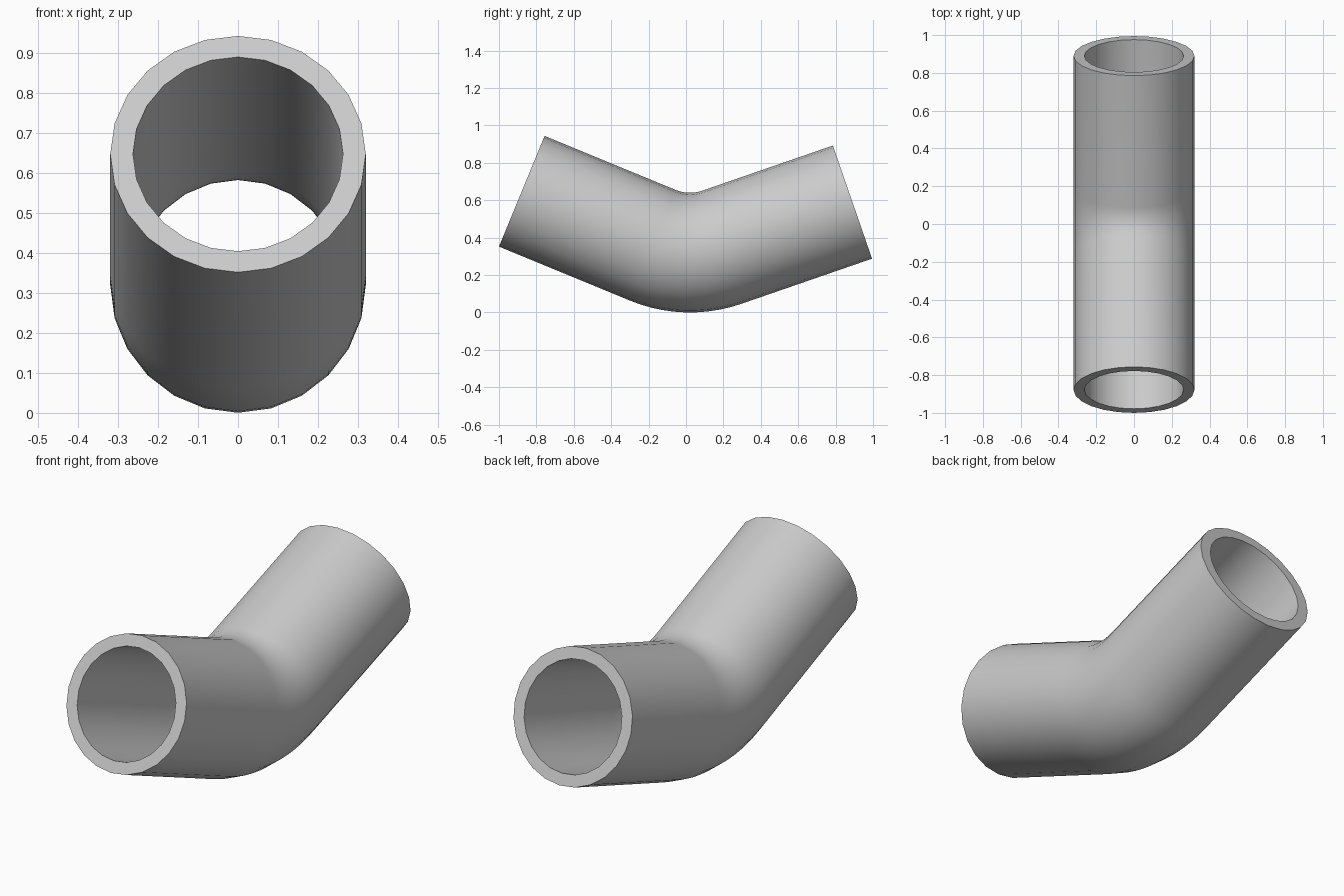
import bpy, bmesh
from math import sin, cos, pi, radians, atan2

if "Cube" in bpy.data.objects:
    bpy.data.objects.remove(bpy.data.objects["Cube"])

SIDES, R_OUT, R_IN = 24, 0.32, 0.263
BEND_R, CY, CZ = 0.52, 0.021, 0.84          # bend radius and centre
A0, A1, STEPS = radians(-22.4), radians(19.1), 10

# Centre line: straight, bend, straight (y, z, slope angle)
path = [(-0.878, 0.648, A0)]
for i in range(STEPS + 1):
    a = A0 + (A1 - A0) * i / STEPS
    path.append((CY + BEND_R * sin(a), CZ - BEND_R * cos(a), a))
path.append((0.89, 0.59, A1))

bm = bmesh.new()


def ring(y, z, a, r):
    pts = []
    for k in range(SIDES):
        t = 2 * pi * k / SIDES
        u = r * cos(t)
        pts.append(bm.verts.new((r * sin(t), y - u * sin(a), z + u * cos(a))))
    return pts


# Outer wall forward, inner wall back, closed into a loop by the end rims
rings = [ring(*p, R_OUT) for p in path] + [ring(*p, R_IN) for p in reversed(path)]
for i, ra in enumerate(rings):
    rb = rings[(i + 1) % len(rings)]
    for k in range(SIDES):
        n = (k + 1) % SIDES
        bm.faces.new((ra[k], ra[n], rb[n], rb[k]))
bmesh.ops.recalc_face_normals(bm, faces=bm.faces)

mesh = bpy.data.meshes.new("bent_pipe")
bm.to_mesh(mesh)
bm.free()
pipe = bpy.data.objects.new("bent_pipe", mesh)
bpy.context.collection.objects.link(pipe)
bpy.context.view_layer.objects.active = pipe
pipe.select_set(True)
bpy.ops.object.shade_smooth_by_angle(angle=radians(35))
